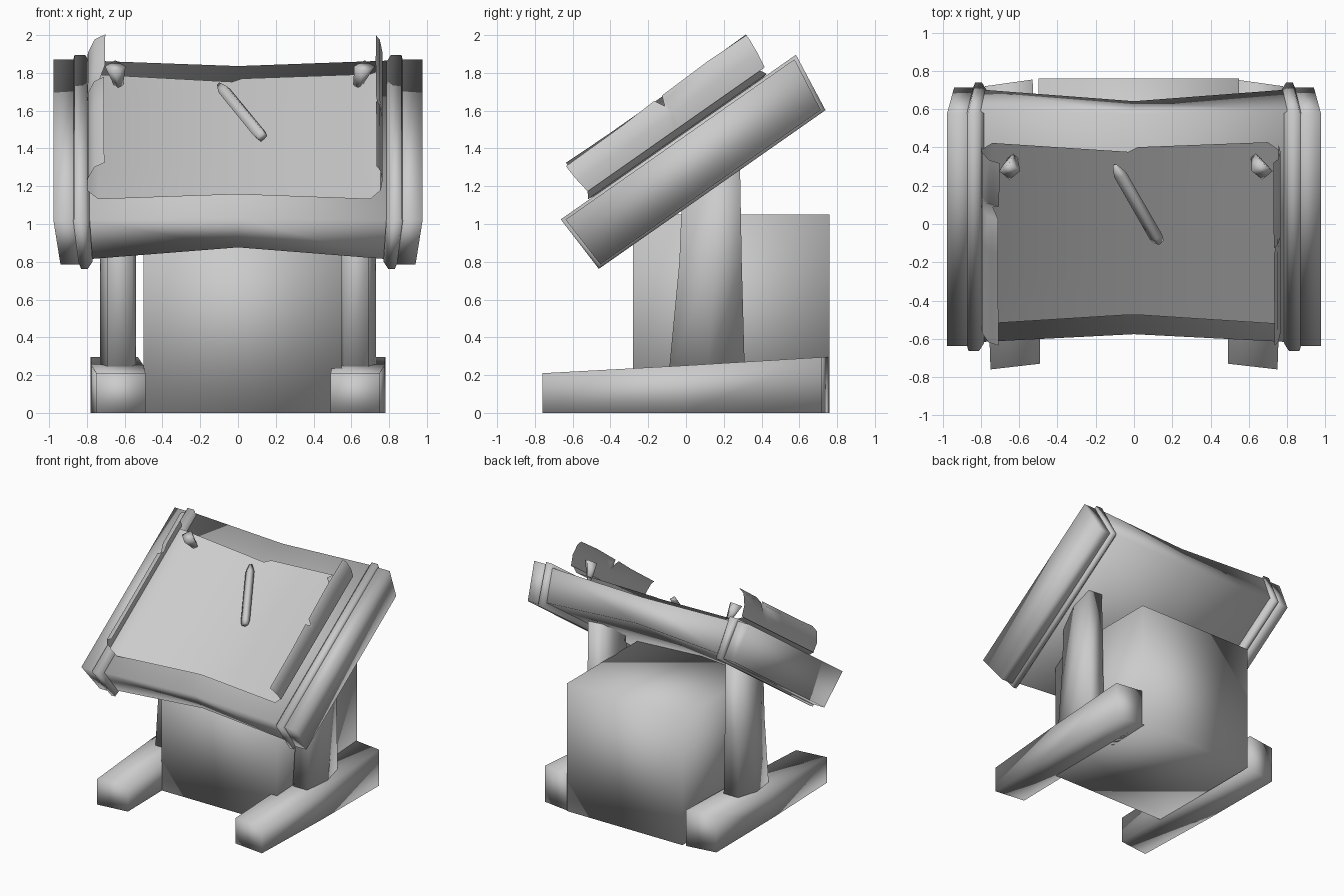
import bpy, bmesh, math
from mathutils import Vector

if "Cube" in bpy.data.objects:
    bpy.data.objects.remove(bpy.data.objects["Cube"])

TILT = math.radians(35)
C, S = math.cos(TILT), math.sin(TILT)


def tilted(x, u, n):
    """Point on the sloped desk: u runs up the slope, n is away from it."""
    return (x, 0.05 + u * C - n * S, 1.322 + u * S + n * C)


def finish(name, bm):
    bmesh.ops.recalc_face_normals(bm, faces=bm.faces)
    me = bpy.data.meshes.new(name)
    bm.to_mesh(me)
    bm.free()
    for p in me.polygons:
        p.use_smooth = True
    ob = bpy.data.objects.new(name, me)
    bpy.context.collection.objects.link(ob)
    return ob


def loft(name, rings):
    """Closed solid through a row of cross-sections."""
    bm = bmesh.new()
    vs = [[bm.verts.new(p) for p in r] for r in rings]
    k = len(rings[0])
    for a, b in zip(vs, vs[1:]):
        for i in range(k):
            j = (i + 1) % k
            bm.faces.new((a[i], a[j], b[j], b[i]))
    bm.faces.new(vs[0])
    bm.faces.new(vs[-1])
    return finish(name, bm)


# Central block
bm = bmesh.new()
bmesh.ops.create_cube(bm, size=1)
bmesh.ops.scale(bm, vec=(1.05, 1.04, 1.05), verts=bm.verts)
bmesh.ops.translate(bm, vec=(0.025, 0.24, 0.525), verts=bm.verts)
finish("center_block", bm)

for side, s in (("left", -1), ("right", 1)):
    # Foot: beam that rises and spreads toward the back
    rings = []
    for yo, yi, xi, xo, z in ((-0.76, -0.73, 0.49, 0.75, 0.21),
                              (-0.02, -0.02, 0.50, 0.775, 0.25),
                              (0.72, 0.755, 0.53, 0.78, 0.295)):
        rings.append([(s * xi, yi, 0.0), (s * xo, yo, 0.0),
                      (s * xo, yo, z), (s * xi, yi, z)])
    loft(side + "_foot", rings)

    # Post: ridged upright, slightly narrower at the top
    rings = []
    for y0, ym, y1, z0, z1 in ((-0.09, 0.12, 0.31, 0.22, 0.26),
                               (-0.035, 0.145, 0.295, 0.8, 0.8),
                               (-0.02, 0.15, 0.285, 1.17, 1.36)):
        zm = (z0 + z1) / 2
        rings.append([(s * x, y, z) for x, y, z in (
            (0.56, y0, z0), (0.69, y0, z0), (0.73, ym, zm),
            (0.69, y1, z1), (0.56, y1, z1), (0.54, ym, zm))])
    loft(side + "_post", rings)

    # Collar band and outer end slab of the desk
    for part, stations in (
            ("collar", ((0.77, 0.785, 0.73, 0.135), (0.795, 0.81, 0.755, 0.165),
                        (0.83, 0.865, 0.755, 0.165), (0.845, 0.875, 0.73, 0.14))),
            ("end_slab", ((0.84, 0.84, 0.735, 0.15), (0.94, 0.978, 0.735, 0.15)))):
        loft(side + "_" + part, [
            [tilted(s * xb, -h + 0.015, -t), tilted(s * xb, h - 0.03, -t),
             tilted(s * xt, h + 0.01, t), tilted(s * xt, -h, t)]
            for xb, xt, h, t in stations])

# Desk board, pinched at the middle
loft("desk_board", [
    [tilted(x, -a, -b), tilted(x, a, -b), tilted(x, c, d), tilted(x, -a - 0.01, d)]
    for x, a, b, c, d in ((-0.81, 0.71, 0.125, 0.755, 0.135),
                          (0, 0.67, 0.075, 0.725, 0.12),
                          (0.81, 0.71, 0.125, 0.755, 0.135))])

# Parchment sheet: columns across (x, n, u start, u end)
bm = bmesh.new()
cols = ((-0.80, 0.21, -0.55, 0.56), (-0.74, 0.17, -0.575, 0.575),
        (-0.03, 0.165, -0.525, 0.515), (0.02, 0.165, -0.525, 0.545),
        (0.70, 0.17, -0.575, 0.58), (0.755, 0.21, -0.55, 0.56))
rows = (0, 0.25, 0.5, 0.75, 1)
grid = [[bm.verts.new(tilted(x, a + (b - a) * t, n)) for t in rows]
        for x, n, a, b in cols]
for p, q in zip(grid, grid[1:]):
    for i in range(len(rows) - 1):
        bm.faces.new((p[i], q[i], q[i + 1], p[i + 1]))
finish("parchment", bm)

# Turned-up torn edges of the parchment: (u, top height n) per station
for name, base, mid, tip, edge in (
        ("left_curl", -0.80, -0.795, -0.705,
         ((-0.56, 0.395), (-0.3, 0.39), (0.02, 0.39), (0.24, 0.39),
          (0.28, 0.33), (0.33, 0.40), (0.61, 0.405))),
        ("right_curl", 0.755, 0.765, 0.73,
         ((-0.57, 0.38), (-0.2, 0.385), (0.01, 0.395), (0.04, 0.34),
          (0.06, 0.395), (0.36, 0.405), (0.61, 0.40)))):
    bm = bmesh.new()
    lines = []
    for u, n in edge:
        k = (n - 0.21) / 0.19
        lines.append([bm.verts.new(tilted(*p)) for p in (
            (base, u * 0.97, 0.205), (mid, u * 0.99, 0.21 + 0.08 * k),
            (mid + (tip - mid) * 0.4 * k, u, 0.21 + 0.16 * k),
            (mid + (tip - mid) * k, u, n))])
    for p, q in zip(lines, lines[1:]):
        for i in range(3):
            bm.faces.new((p[i], q[i], q[i + 1], p[i + 1]))
    finish(name, bm)

# Pins at the top corners, wider at the head
for side, x, lean in (("left", -0.63, -0.02), ("right", 0.63, 0.04)):
    loft(side + "_pin", [
        [tilted(x + dx + r * math.cos(i * math.pi / 2), 0.48 + r * math.sin(i * math.pi / 2), n)
         for i in range(4)]
        for dx, r, n in ((0, 0.02, 0.15), (lean, 0.055, 0.29))])

# Writing stick lying across the page
a, b = Vector((-0.10, 0.45)), Vector((0.13, -0.04))
d = (b - a).normalized()
w = Vector((-d.y, d.x))
rings = []
for t, r in ((0, 0.012), (0.12, 0.035), (0.93, 0.036), (1, 0.028)):
    p = a.lerp(b, t)
    rings.append([tilted(p.x + w.x * k * r, p.y + w.y * k * r, 0.195 + m * r)
                  for k, m in ((-1, 0), (-0.3, -0.9), (1, 0), (0.2, 0.9))])
loft("writing_stick", rings)
